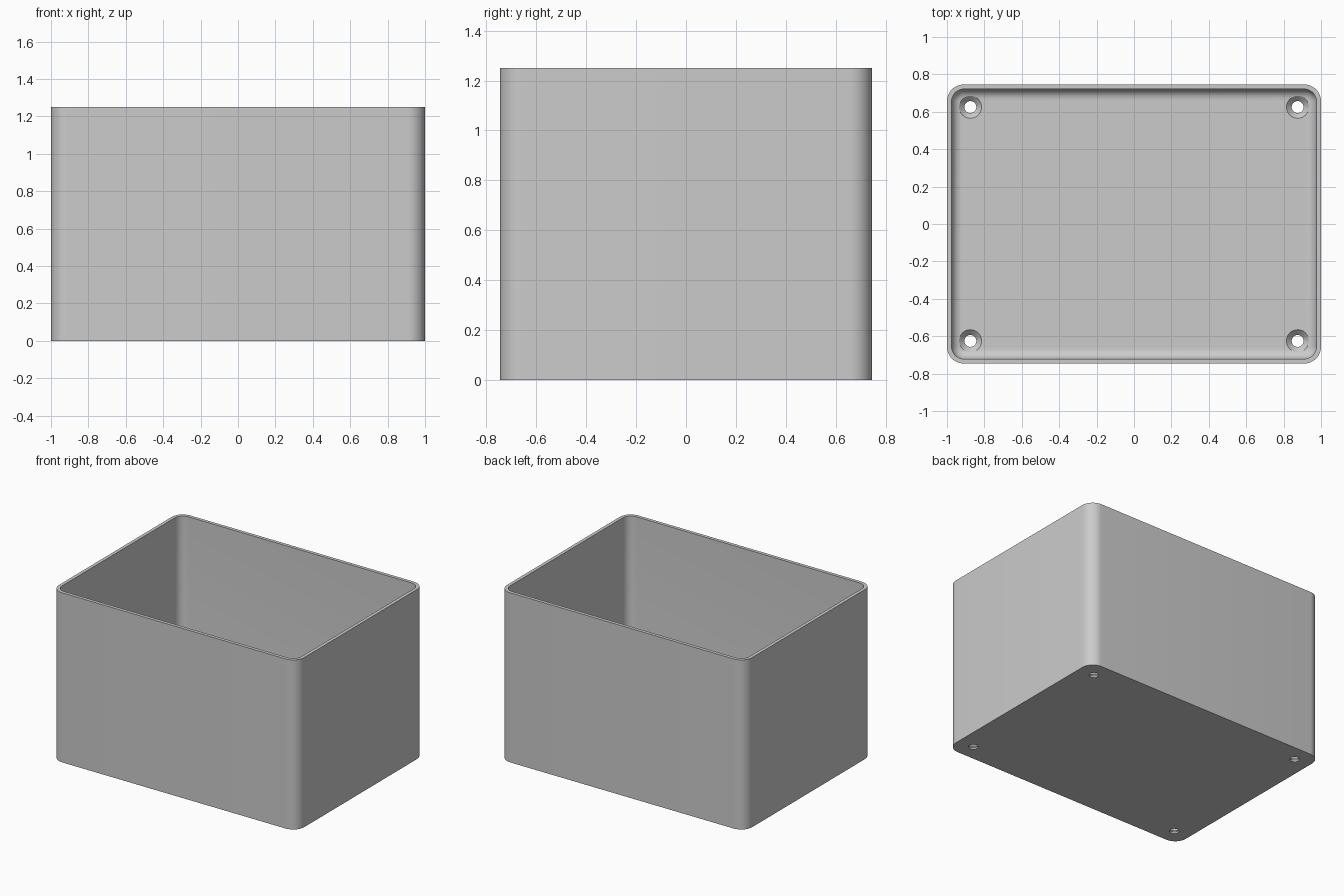
import bpy, bmesh, math

cube = bpy.data.objects.get("Cube")
if cube:
    bpy.data.objects.remove(cube)

HALF_X, HALF_Y, HEIGHT = 1.0, 0.746, 1.25
CORNER, WALL, FLOOR, FILLET = 0.09, 0.025, 0.04, 0.055
HOLE_X, HOLE_Y = 0.875, 0.625

grey = bpy.data.materials.new("plain grey")
grey.use_nodes = True
colour = (0.6, 0.6, 0.6, 1)
grey.diffuse_color = colour
grey.node_tree.nodes["Principled BSDF"].inputs["Base Color"].default_value = colour


def rounded_ring(inset, z, steps=12):
    """Outline of the box with round corners, moved inwards by inset."""
    r = CORNER - inset
    points = []
    for corner, (sx, sy) in enumerate(((1, 1), (-1, 1), (-1, -1), (1, -1))):
        for i in range(steps + 1):
            a = math.pi / 2 * (corner + i / steps)
            points.append((sx * (HALF_X - CORNER) + r * math.cos(a),
                           sy * (HALF_Y - CORNER) + r * math.sin(a), z))
    return points


def circle_ring(x, y, r, z, steps=32):
    turns = [2 * math.pi * i / steps for i in range(steps)]
    return [(x + r * math.cos(a), y + r * math.sin(a), z) for a in turns]


def loft(name, rings):
    """Skin a closed solid through rings of equal point count."""
    bm = bmesh.new()
    loops = [[bm.verts.new(p) for p in ring] for ring in rings]
    n = len(loops[0])
    for low, high in zip(loops, loops[1:]):
        for i in range(n):
            j = (i + 1) % n
            bm.faces.new((low[i], low[j], high[j], high[i]))
    bm.faces.new(loops[0][::-1])
    bm.faces.new(loops[-1])
    bmesh.ops.recalc_face_normals(bm, faces=bm.faces)
    mesh = bpy.data.meshes.new(name)
    bm.to_mesh(mesh)
    bm.free()
    obj = bpy.data.objects.new(name, mesh)
    bpy.context.collection.objects.link(obj)
    mesh.materials.append(grey)
    return obj


# Open box: outer walls, rim, inner walls, and a rounded run into the floor
rings = [rounded_ring(0, 0), rounded_ring(0, HEIGHT), rounded_ring(WALL, HEIGHT)]
for i in range(9):
    a = math.pi / 2 * i / 8
    rings.append(rounded_ring(WALL + FILLET * (1 - math.cos(a)),
                              FLOOR + FILLET * (1 - math.sin(a))))
box = loft("open_box", rings)

# Countersunk screw holes in the four floor corners
profile = ((0.032, -0.05), (0.032, 0.012), (0.06, FLOOR), (0.06, 0.15))
cutters = []
for sx in (-1, 1):
    for sy in (-1, 1):
        cutter = loft("screw_hole_cutter", [
            circle_ring(sx * HOLE_X, sy * HOLE_Y, r, z) for r, z in profile])
        cutter.hide_render = True
        cutters.append(cutter)
        cut = box.modifiers.new("screw_hole", "BOOLEAN")
        cut.operation = "DIFFERENCE"
        cut.solver = "EXACT"
        cut.object = cutter

bpy.ops.object.select_all(action="DESELECT")
box.select_set(True)
bpy.context.view_layer.objects.active = box
for cut in list(box.modifiers):
    bpy.ops.object.modifier_apply(modifier=cut.name)
for cutter in cutters:
    bpy.data.objects.remove(cutter)
bpy.ops.object.shade_smooth_by_angle(angle=math.radians(30))
